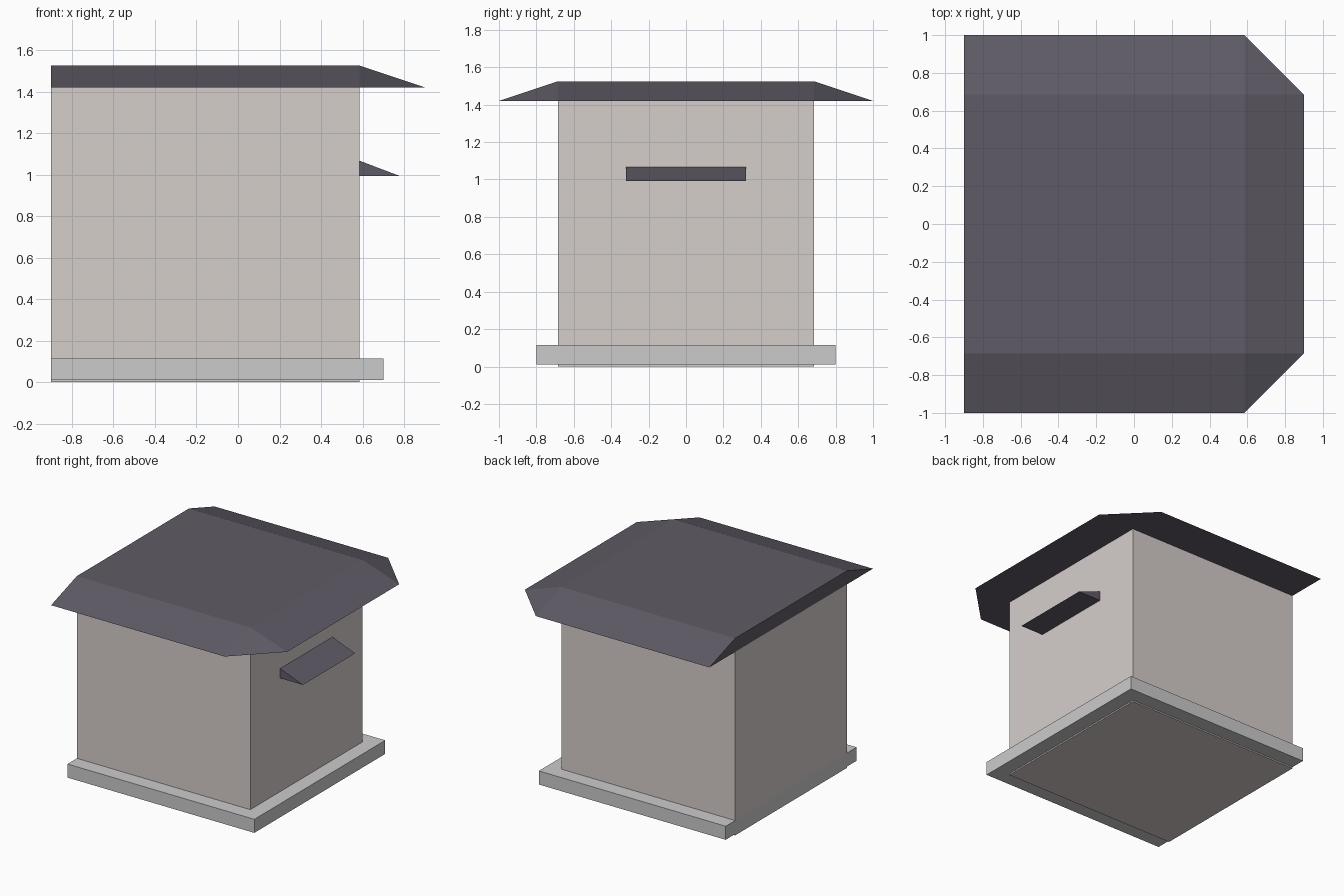
import bpy, bmesh, math

if "Cube" in bpy.data.objects:
    bpy.data.objects.remove(bpy.data.objects["Cube"])


def material(name, rgb):
    mat = bpy.data.materials.new(name)
    mat.diffuse_color = (*rgb, 1)
    mat.use_nodes = True
    mat.node_tree.nodes["Principled BSDF"].inputs["Base Color"].default_value = mat.diffuse_color
    return mat


def solid(name, points, mat=None):
    """Closed convex flat-faced part spanning the given corner points."""
    bm = bmesh.new()
    for p in points:
        bm.verts.new(p)
    bmesh.ops.convex_hull(bm, input=bm.verts[:])
    bmesh.ops.dissolve_limit(bm, angle_limit=math.radians(1),
                             verts=bm.verts[:], edges=bm.edges[:])
    bmesh.ops.recalc_face_normals(bm, faces=bm.faces[:])
    mesh = bpy.data.meshes.new(name)
    bm.to_mesh(mesh)
    bm.free()
    obj = bpy.data.objects.new(name, mesh)
    bpy.context.collection.objects.link(obj)
    if mat:
        mesh.materials.append(mat)
    return obj


def mirrored(half):
    """Points on the +y side plus their mirror images on the -y side."""
    return [(x, s * y, z) for x, y, z in half for s in (1, -1)]


def box(name, x0, x1, half_y, z0, z1, mat=None):
    return solid(name, mirrored([(x, half_y, z) for x in (x0, x1)
                                 for z in (z0, z1)]), mat)


wall_mat = material("pale_wall", (0.67, 0.62, 0.60))
roof_mat = material("slate", (0.115, 0.105, 0.133))

BACK, FACE, HALF = -0.9, 0.585, 0.685
EAVE, RIDGE = 1.42, 1.525

# Plinth and walls, all flush along the -x side
box("plinth", BACK, 0.70, 0.80, 0.01, 0.115)
box("walls", BACK, FACE, HALF, 0.0, EAVE, wall_mat)

# Flat-topped roof with sloping eaves on three sides and clipped corners
solid("roof", mirrored([
    (BACK, 1.0, EAVE), (FACE, 1.0, EAVE), (0.9, HALF, EAVE),
    (BACK, HALF, RIDGE), (FACE, HALF, RIDGE)]), roof_mat)

# Small wedge awning on the +x wall
solid("awning", mirrored([
    (FACE, 0.32, 0.993), (0.78, 0.32, 0.993), (FACE, 0.32, 1.067)]), roof_mat)
